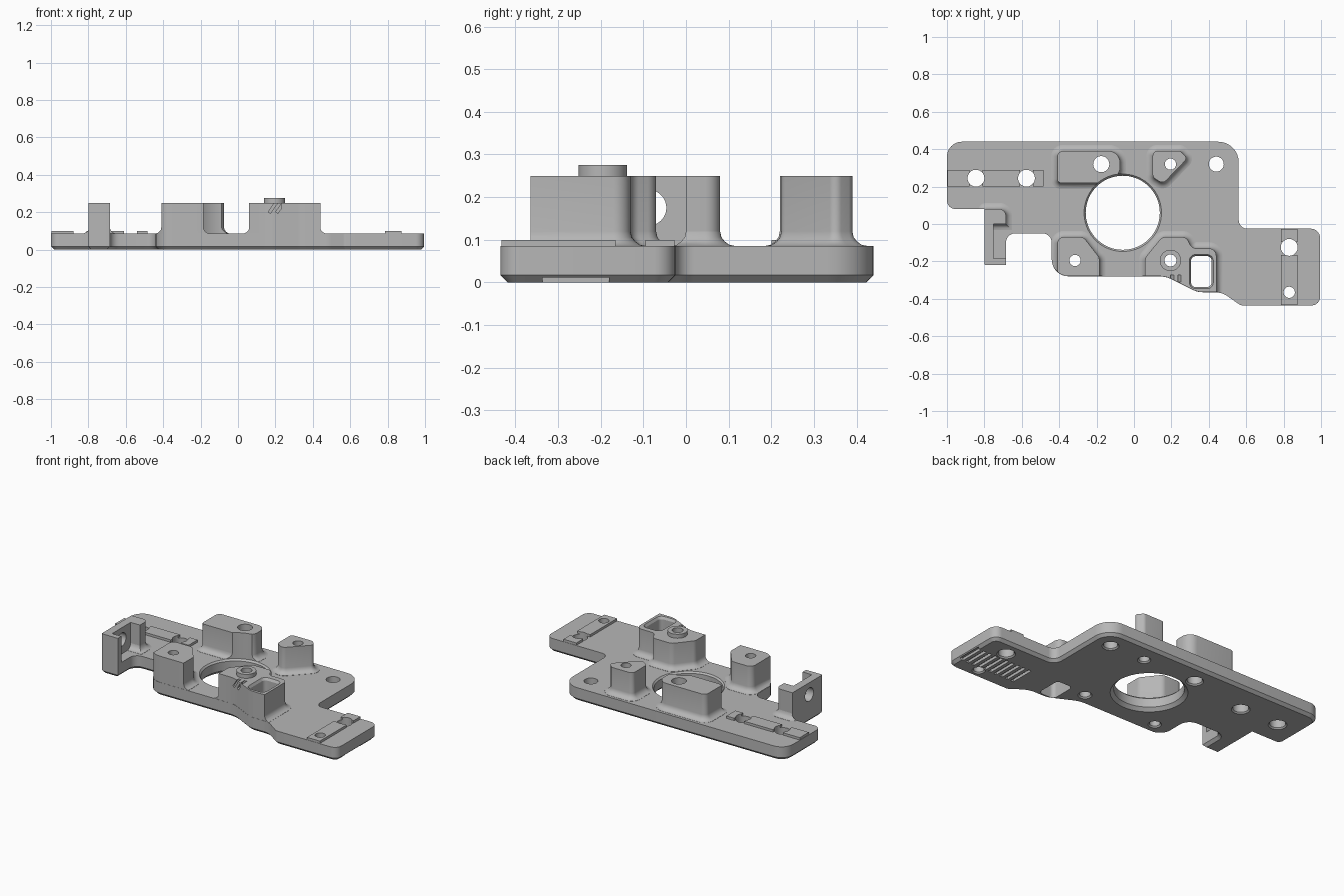
import bpy, bmesh, math
from mathutils import Vector, Matrix

cube = bpy.data.objects.get("Cube")
if cube:
    bpy.data.objects.remove(cube, do_unlink=True)

grey = bpy.data.materials.new("plain_grey")
grey.use_nodes = True
grey.diffuse_color = (0.47, 0.47, 0.47, 1)
grey.node_tree.nodes["Principled BSDF"].inputs["Base Color"].default_value = grey.diffuse_color


def rounded(points, steps=8):
    """Outline from corners (x, y, radius), each replaced by an arc."""
    out = []
    for i, (x, y, r) in enumerate(points):
        p = Vector((x, y))
        a = (Vector(points[i - 1][:2]) - p).normalized()
        b = (Vector(points[(i + 1) % len(points)][:2]) - p).normalized()
        if r == 0:
            out.append(p)
            continue
        half = a.angle(b) / 2
        centre = p + (a + b).normalized() * (r / math.sin(half))
        start = p + a * (r / math.tan(half)) - centre
        end = p + b * (r / math.tan(half)) - centre
        turn = math.atan2(start.x * end.y - start.y * end.x, start.dot(end))
        for k in range(steps + 1):
            out.append(centre + Matrix.Rotation(turn * k / steps, 2) @ start)
    return out


def circle(x, y, r, n=40):
    return [Vector((x + r * math.cos(k * math.tau / n), y + r * math.sin(k * math.tau / n))) for k in range(n)]


def offset(outline, d):
    """Move an outline outward by d with mitred corners."""
    n = len(outline)
    area = sum(outline[i - 1].cross(outline[i]) for i in range(n))
    s = 1 if area > 0 else -1
    out = []
    for i, p in enumerate(outline):
        e1 = (p - outline[i - 1]).normalized()
        e2 = (outline[(i + 1) % n] - p).normalized()
        n1, n2 = Vector((e1.y, -e1.x)) * s, Vector((e2.y, -e2.x)) * s
        m = (n1 + n2).normalized()
        out.append(p + m * (d / max(m.dot(n1), 0.4)))
    return out


def loft(name, outline, rings):
    """Solid through the outline at each (z, outward offset)."""
    bm = bmesh.new()
    loops = [[bm.verts.new((p.x, p.y, z)) for p in offset(outline, d)] for z, d in rings]
    n = len(outline)
    for lo, hi in zip(loops, loops[1:]):
        for i in range(n):
            bm.faces.new((lo[i - 1], lo[i], hi[i], hi[i - 1]))
    bm.faces.new(loops[0])
    bm.faces.new(loops[-1])
    bmesh.ops.recalc_face_normals(bm, faces=bm.faces)
    mesh = bpy.data.meshes.new(name)
    bm.to_mesh(mesh)
    bm.free()
    mesh.materials.append(grey)
    ob = bpy.data.objects.new(name, mesh)
    bpy.context.collection.objects.link(ob)
    return ob


def box(name, x0, x1, y0, y1, z0, z1):
    corners = [(x0, y0, 0), (x1, y0, 0), (x1, y1, 0), (x0, y1, 0)]
    return loft(name, rounded(corners), [(z0, 0), (z1, 0)])


def boolean(ob, tool, operation="DIFFERENCE"):
    mod = ob.modifiers.new("cut", "BOOLEAN")
    mod.object, mod.operation, mod.solver = tool, operation, "EXACT"
    bpy.context.view_layer.objects.active = ob
    bpy.ops.object.modifier_apply(modifier=mod.name)


TOP, DECK = 0.25, 0.085

# Base plate with a chamfered lower edge
plate_outline = rounded([
    (-1, 0.44, 0.08), (-1, 0.08, 0.045), (-0.8, 0.08, 0), (-0.8, -0.22, 0.015),
    (-0.685, -0.22, 0), (-0.685, -0.05, 0.05), (-0.44, -0.05, 0.05), (-0.44, -0.28, 0.09),
    (0.17, -0.28, 0.15), (0.34, -0.365, 0.12), (0.47, -0.365, 0.12), (0.57, -0.435, 0.03),
    (0.995, -0.435, 0.045), (0.995, -0.025, 0.05), (0.56, -0.025, 0.045), (0.56, 0.44, 0.11)])
plate = loft("base_plate", plate_outline, [(0, -0.017), (0.017, 0), (DECK, 0)])

# Raised bosses with filleted feet, trimmed to the plate edge
foot = [(0.07, 0.033), (DECK + 0.001, 0.033), (0.088, 0.022), (0.096, 0.011), (0.106, 0.003), (0.12, 0), (TOP, 0)]
boss_shapes = {
    "rear_long_boss": [(-0.41, 0.39, 0.03), (-0.41, 0.22, 0.02), (-0.13, 0.22, 0.04),
                       (-0.075, 0.28, 0.05), (-0.075, 0.39, 0.06)],
    "rear_small_boss": [(0.1, 0.39, 0.025), (0.1, 0.25, 0.03), (0.155, 0.215, 0.03),
                        (0.285, 0.35, 0.02), (0.25, 0.39, 0.025)],
    "front_left_side_boss": [(-0.41, -0.07, 0.035), (-0.41, -0.31, 0), (-0.185, -0.31, 0),
                             (-0.185, -0.18, 0.04), (-0.27, -0.07, 0.04)],
    "front_main_boss": [(0.06, -0.32, 0), (0.06, -0.18, 0.04), (0.15, -0.07, 0.04), (0.28, -0.07, 0.035),
                        (0.31, -0.13, 0.035), (0.44, -0.13, 0.04), (0.44, -0.42, 0)]}
trim = loft("trim", plate_outline, [(-0.1, -0.001), (0.4, -0.001)])
bosses = {}
for name, corners in boss_shapes.items():
    bosses[name] = loft(name, rounded(corners), foot)
    boolean(bosses[name], trim, "INTERSECT")
main_boss = bosses["front_main_boss"]
collar = loft("boss_collar", circle(0.195, -0.195, 0.057), [(TOP - 0.01, 0), (0.275, 0)])

# Segmented raised rails
rails = []
for x0, x1 in ((-0.998, -0.88), (-0.81, -0.61), (-0.54, -0.485)):
    rails.append(box("left_rail", x0, x1, 0.2, 0.29, 0.08, 0.1))
for y0, y1 in ((-0.433, -0.165), (-0.095, -0.027)):
    rails.append(box("right_rail", 0.785, 0.875, y0, y1, 0.08, 0.1))

# Upright channel bracket on the side arm
channel = rounded([(-0.8, 0.08, 0), (-0.8, -0.22, 0.01), (-0.685, -0.22, 0), (-0.685, -0.185, 0),
                   (-0.75, -0.185, 0), (-0.75, 0, 0), (-0.685, 0, 0), (-0.685, 0.08, 0.035)])
bracket = loft("channel_bracket", channel, [(0.02, 0), (TOP, 0)])
fillet = loft("bracket_foot", rounded([(-0.8, 0.08, 0.01), (-0.8, 0, 0), (-0.685, 0, 0), (-0.685, 0.08, 0.035)]),
              [(z, d) for z, d in foot[:-1]])
boolean(fillet, trim, "INTERSECT")
cutters = [trim]
side_hole = loft("side_hole", circle(0, 0, 0.042), [(-0.1, 0), (0.1, 0)])
side_hole.data.transform(Matrix.Translation((-0.775, -0.088, 0.175)) @ Matrix.Rotation(math.pi / 2, 4, "Y"))
boolean(bracket, side_hole)
cutters.append(side_hole)

# Through holes, slightly countersunk underneath
def drill(tool, parts):
    for part in parts:
        boolean(part, tool)
    cutters.append(tool)


sink = [(-0.01, 0.018), (0.008, 0), (0.4, 0)]
for x, y, r, parts in (
        (-0.845, 0.245, 0.045, rails[:2]), (-0.575, 0.245, 0.045, rails[1:3]),
        (0.44, 0.32, 0.04, []), (0.83, -0.125, 0.045, rails[3:]), (0.83, -0.365, 0.03, rails[3:4]),
        (-0.175, 0.32, 0.043, [bosses["rear_long_boss"]]),
        (0.195, 0.32, 0.03, [bosses["rear_small_boss"]]),
        (-0.315, -0.195, 0.03, [bosses["front_left_side_boss"]]),
        (0.195, -0.195, 0.032, [main_boss, collar])):
    drill(loft("drill", circle(x, y, r), sink), [plate] + parts)

# Central bore and rectangular window
bore = loft("bore", circle(-0.06, 0.06, 0.198, 72),
            [(-0.01, 0.03), (0.02, 0), (0.075, 0), (0.086, 0.01), (0.4, 0.01)])
drill(bore, [plate] + list(bosses.values()))
window = rounded([(0.305, -0.172, 0.025), (0.305, -0.337, 0.025), (0.415, -0.337, 0.025), (0.415, -0.172, 0.025)])
drill(loft("window", window, [(-0.01, 0), (0.235, 0), (0.255, 0.012)]), [plate, main_boss])

# Slanted slits in the front of the main boss
for x in (0.19, 0.23):
    slit = box("slit", -0.007, 0.007, -0.31, -0.272, -0.04, 0.06)
    slit.data.transform(Matrix.Translation((x, 0, 0.23)) @ Matrix.Rotation(math.radians(35), 4, "Y"))
    drill(slit, [main_boss])

# Grip grooves under the wide end
for k in range(10):
    x = 0.6 + k * 0.041
    drill(box("groove", x, x + 0.02, -0.337, -0.18, -0.02, 0.017), [plate])

for tool in cutters:
    bpy.data.objects.remove(tool, do_unlink=True)

# Smooth the rounded walls and keep the edges crisp
bpy.ops.object.select_all(action="DESELECT")
for ob in [plate, collar, bracket, fillet] + rails + list(bosses.values()):
    ob.select_set(True)
bpy.context.view_layer.objects.active = plate
bpy.ops.object.shade_smooth_by_angle(angle=math.radians(30))
